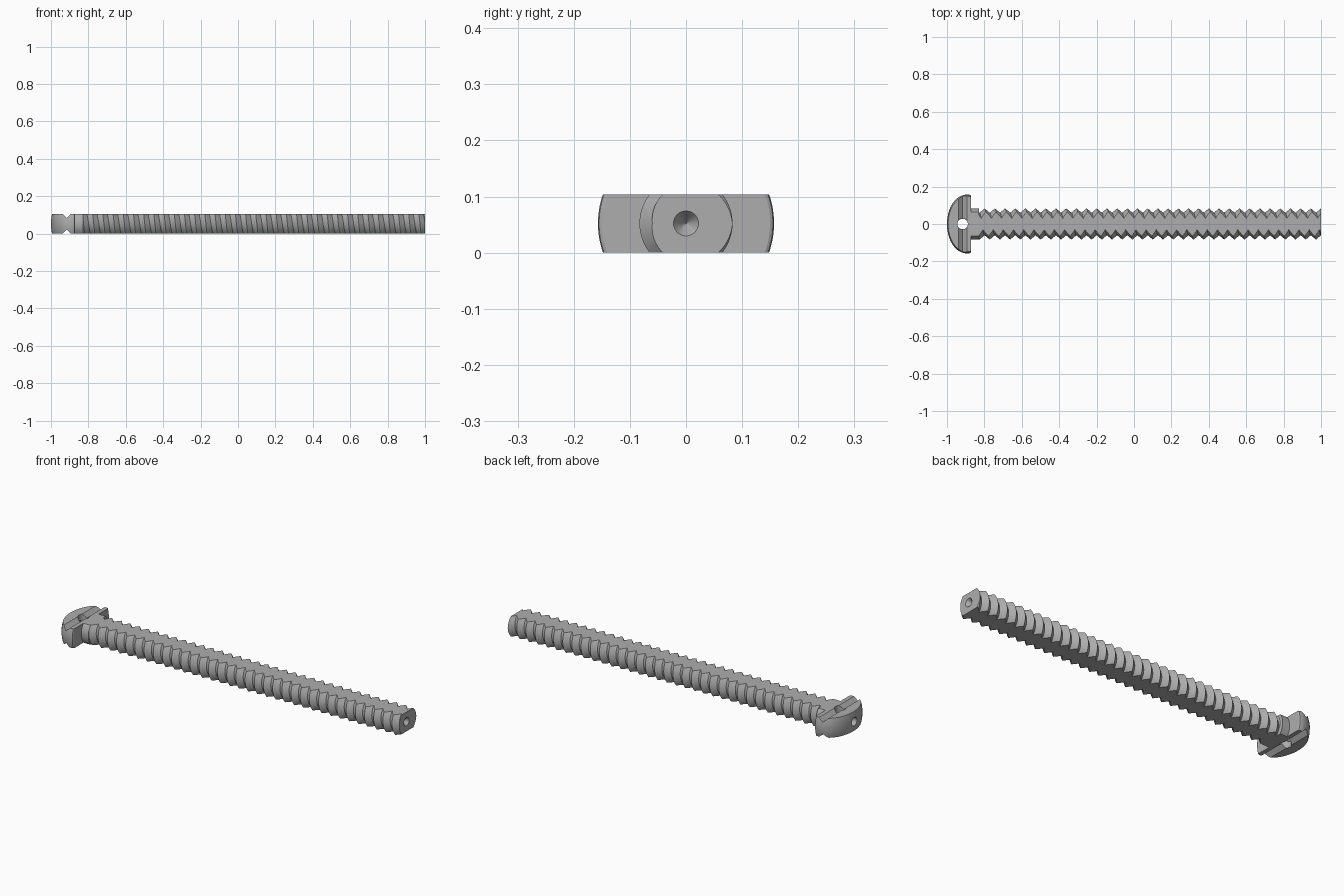
import bpy, bmesh
from math import cos, sin, pi, radians, sqrt

cube = bpy.data.objects.get("Cube")
if cube:
    bpy.data.objects.remove(cube)

AXIS = 0.052            # height of the screw axis
CREST, ROOT, PITCH = 0.083, 0.060, 0.0545
TIP, NECK_END, HEAD_BACK = 1.0, -0.83, -0.872
GROOVE = -0.916
SEG = 48

steel = bpy.data.materials.new("grey steel")
steel.use_nodes = True
grey = (0.42, 0.42, 0.42, 1)
steel.diffuse_color = grey
steel.node_tree.nodes["Principled BSDF"].inputs["Base Color"].default_value = grey


def make(name, verts, faces):
    mesh = bpy.data.meshes.new(name)
    mesh.from_pydata(verts, [], faces)
    bm = bmesh.new()
    bm.from_mesh(mesh)
    bmesh.ops.recalc_face_normals(bm, faces=bm.faces)
    bm.to_mesh(mesh)
    bm.free()
    mesh.materials.append(steel)
    obj = bpy.data.objects.new(name, mesh)
    bpy.context.collection.objects.link(obj)
    return obj


def lathe(name, profile, n=SEG):
    """Spin (x, radius) points around the screw axis and cap both ends."""
    verts, faces = [], []
    for x, r in profile:
        verts += [(x, r * cos(2 * pi * i / n), AXIS + r * sin(2 * pi * i / n)) for i in range(n)]
    for j in range(len(profile) - 1):
        for i in range(n):
            k = (i + 1) % n
            faces.append((j * n + i, j * n + k, (j + 1) * n + k, (j + 1) * n + i))
    faces.append(tuple(range(n)))
    faces.append(tuple(range(len(verts) - n, len(verts))))
    return make(name, verts, faces)


def prism_y(name, outline, half):
    """Extrude an (x, z) outline along y."""
    n = len(outline)
    verts = [(x, y, z) for y in (-half, half) for x, z in outline]
    faces = [tuple(range(n)), tuple(range(n, 2 * n))]
    faces += [(i, (i + 1) % n, n + (i + 1) % n, n + i) for i in range(n)]
    return make(name, verts, faces)


def boolean(obj, cutter, operation="DIFFERENCE"):
    cutter.hide_render = True
    mod = obj.modifiers.new("cut", "BOOLEAN")
    mod.object, mod.operation, mod.solver = cutter, operation, "EXACT"
    bpy.context.view_layer.objects.active = obj
    bpy.ops.object.modifier_apply(modifier=mod.name)
    bpy.data.objects.remove(cutter)


def flatten(obj):
    slab = [(-1.2, 0), (1.2, 0), (1.2, 2 * AXIS), (-1.2, 2 * AXIS)]
    boolean(obj, prism_y("slab", slab, 0.4), "INTERSECT")


def smooth(obj):
    bpy.ops.object.select_all(action="DESELECT")
    obj.select_set(True)
    bpy.context.view_layer.objects.active = obj
    bpy.ops.object.shade_smooth_by_angle(angle=radians(25))


# Threaded shaft: one continuous helix alternating crest and root
turns = int((TIP - NECK_END) / PITCH) + 4
start = TIP - PITCH * (turns - 2)
bm = bmesh.new()
helix = []
for radius, shift in ((CREST, 0), (ROOT, 0.5)):
    row = []
    for i in range(turns * SEG + 1):
        a = 2 * pi * i / SEG
        row.append(bm.verts.new((start + PITCH * (i / SEG + shift), radius * cos(a), AXIS + radius * sin(a))))
    helix.append(row)
crest, root = helix
for i in range(turns * SEG):
    bm.faces.new((crest[i], crest[i + 1], root[i + 1], root[i]))
    if i + SEG < turns * SEG:
        bm.faces.new((root[i], root[i + 1], crest[i + SEG + 1], crest[i + SEG]))
# Trim both ends square and cap them
for x, side in ((NECK_END - 0.01, -1), (TIP, 1)):
    geom = bm.verts[:] + bm.edges[:] + bm.faces[:]
    cut = bmesh.ops.bisect_plane(bm, geom=geom, dist=1e-6, plane_co=(x, 0, 0),
                                 plane_no=(side, 0, 0), clear_outer=True)
    rim = [e for e in cut["geom_cut"] if isinstance(e, bmesh.types.BMEdge)]
    bmesh.ops.holes_fill(bm, edges=rim, sides=0)
bmesh.ops.recalc_face_normals(bm, faces=bm.faces)
shaft_mesh = bpy.data.meshes.new("threaded_shaft")
bm.to_mesh(shaft_mesh)
bm.free()
shaft_mesh.materials.append(steel)
shaft = bpy.data.objects.new("threaded_shaft", shaft_mesh)
bpy.context.collection.objects.link(shaft)
flatten(shaft)
# Conical centre mark in the tip
boolean(shaft, lathe("centre_mark", [(TIP - 0.03, 0.001), (TIP + 0.001, 0.023)], 32))
smooth(shaft)

# Smooth collar between head and thread
neck = lathe("neck", [(HEAD_BACK - 0.005, CREST), (NECK_END, CREST)])
flatten(neck)
smooth(neck)

# Domed head with a rounded rim
dome = [(-1 + 0.1 * (1 - sqrt(1 - t * t)), 0.155 * t) for t in [0.15, 0.3, 0.45, 0.6, 0.72, 0.82, 0.9, 0.96, 0.99]]
head = lathe("head", dome + [(-0.9, 0.157), (-0.882, 0.157), (-0.875, 0.155), (HEAD_BACK, 0.15)], 64)
flatten(head)

# V grooves across the top and bottom flats
for edge, inward in ((0, 1), (2 * AXIS, -1)):
    vee = [(GROOVE - 0.027, edge - inward * 0.005), (GROOVE + 0.027, edge - inward * 0.005),
           (GROOVE, edge + inward * 0.021)]
    boolean(head, prism_y("vee", vee, 0.3))

# Cross hole through the head, and an axial hole meeting it
bpy.ops.mesh.primitive_cylinder_add(vertices=32, radius=0.028, depth=0.4, location=(GROOVE, 0, AXIS))
boolean(head, bpy.context.object)
boolean(head, lathe("axial_hole", [(-1.05, 0.022), (GROOVE, 0.022)], 32))
smooth(head)
